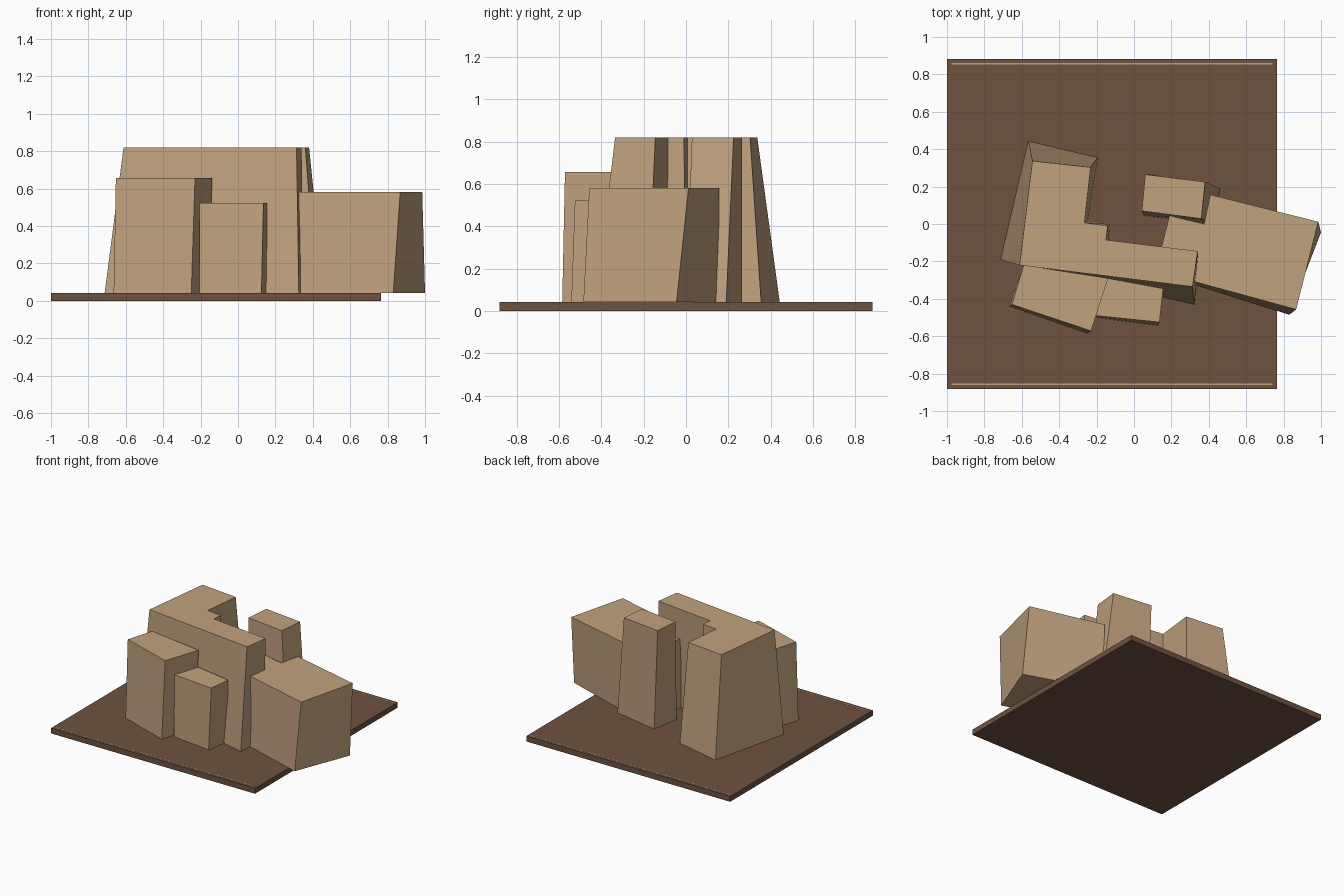
import bpy, bmesh

cube = bpy.data.objects.get("Cube")
if cube:
    bpy.data.objects.remove(cube, do_unlink=True)


def make_material(name, rgb):
    m = bpy.data.materials.new(name)
    m.use_nodes = True
    m.diffuse_color = (*rgb, 1)
    m.node_tree.nodes["Principled BSDF"].inputs["Base Color"].default_value = (*rgb, 1)
    return m


TAN = make_material("tan card", (0.53, 0.36, 0.21))
BROWN = make_material("dark brown board", (0.155, 0.084, 0.05))
BASE_TOP = 0.042


def loft(name, bottom, top, z0, z1, mat):
    """Closed block between two outlines with matching corners."""
    bm = bmesh.new()
    lower = [bm.verts.new((x, y, z0)) for x, y in bottom]
    upper = [bm.verts.new((x, y, z1)) for x, y in top]
    bm.faces.new(lower)
    bm.faces.new(upper)
    n = len(lower)
    for i in range(n):
        j = (i + 1) % n
        bm.faces.new((lower[i], lower[j], upper[j], upper[i]))
    bmesh.ops.recalc_face_normals(bm, faces=bm.faces)
    me = bpy.data.meshes.new(name)
    bm.to_mesh(me)
    bm.free()
    me.materials.append(mat)
    ob = bpy.data.objects.new(name, me)
    bpy.context.collection.objects.link(ob)
    return ob


def rect(x0, x1, y0, y1):
    return [(x0, y0), (x1, y0), (x1, y1), (x0, y1)]


# Base board with two fine border lines
board = rect(-1, 0.765, -0.882, 0.882)
loft("base_board", board, board, 0, BASE_TOP, BROWN)
for side, y in (("front", -0.857), ("back", 0.857)):
    line = rect(-0.975, 0.74, y - 0.003, y + 0.003)
    loft(side + "_border_line", line, line, BASE_TOP - 0.002, BASE_TOP + 0.001, TAN)

# Tall L-shaped block with a small step in its inner corner
loft("tall_corner_block",
     [(-0.713, -0.19), (0.325, -0.43), (0.35, -0.18), (-0.135, -0.09),
      (-0.13, 0.0), (-0.25, 0.01), (-0.195, 0.355), (-0.565, 0.443)],
     [(-0.612, -0.22), (0.313, -0.335), (0.34, -0.145), (-0.15, -0.085),
      (-0.14, -0.01), (-0.265, 0.007), (-0.232, 0.303), (-0.543, 0.337)],
     BASE_TOP, 0.82, TAN)

# Back tower
loft("back_tower",
     [(0.05, 0.045), (0.42, 0.0), (0.46, 0.19), (0.09, 0.265)],
     [(0.042, 0.07), (0.36, 0.028), (0.38, 0.225), (0.06, 0.265)],
     BASE_TOP, 0.82, TAN)

# Wide block overhanging the board
loft("overhanging_block",
     [(0.12, -0.26), (0.83, -0.485), (1.0, -0.045), (0.41, 0.155),
      (0.375, 0.0), (0.19, 0.03), (0.15, -0.11)],
     [(0.11, -0.25), (0.867, -0.457), (0.985, 0.012), (0.408, 0.157),
      (0.375, 0.0), (0.19, 0.045), (0.15, -0.11)],
     BASE_TOP, 0.582, TAN)

# Two lower blocks along the front
loft("front_left_block",
     [(-0.665, -0.44), (-0.25, -0.585), (-0.16, -0.3), (-0.585, -0.21)],
     [(-0.653, -0.43), (-0.23, -0.572), (-0.138, -0.29), (-0.59, -0.22)],
     BASE_TOP, 0.656, TAN)
loft("front_small_block",
     [(-0.205, -0.5), (0.125, -0.542), (0.155, -0.36), (-0.14, -0.29)],
     [(-0.205, -0.49), (0.136, -0.525), (0.156, -0.345), (-0.14, -0.29)],
     BASE_TOP, 0.522, TAN)
